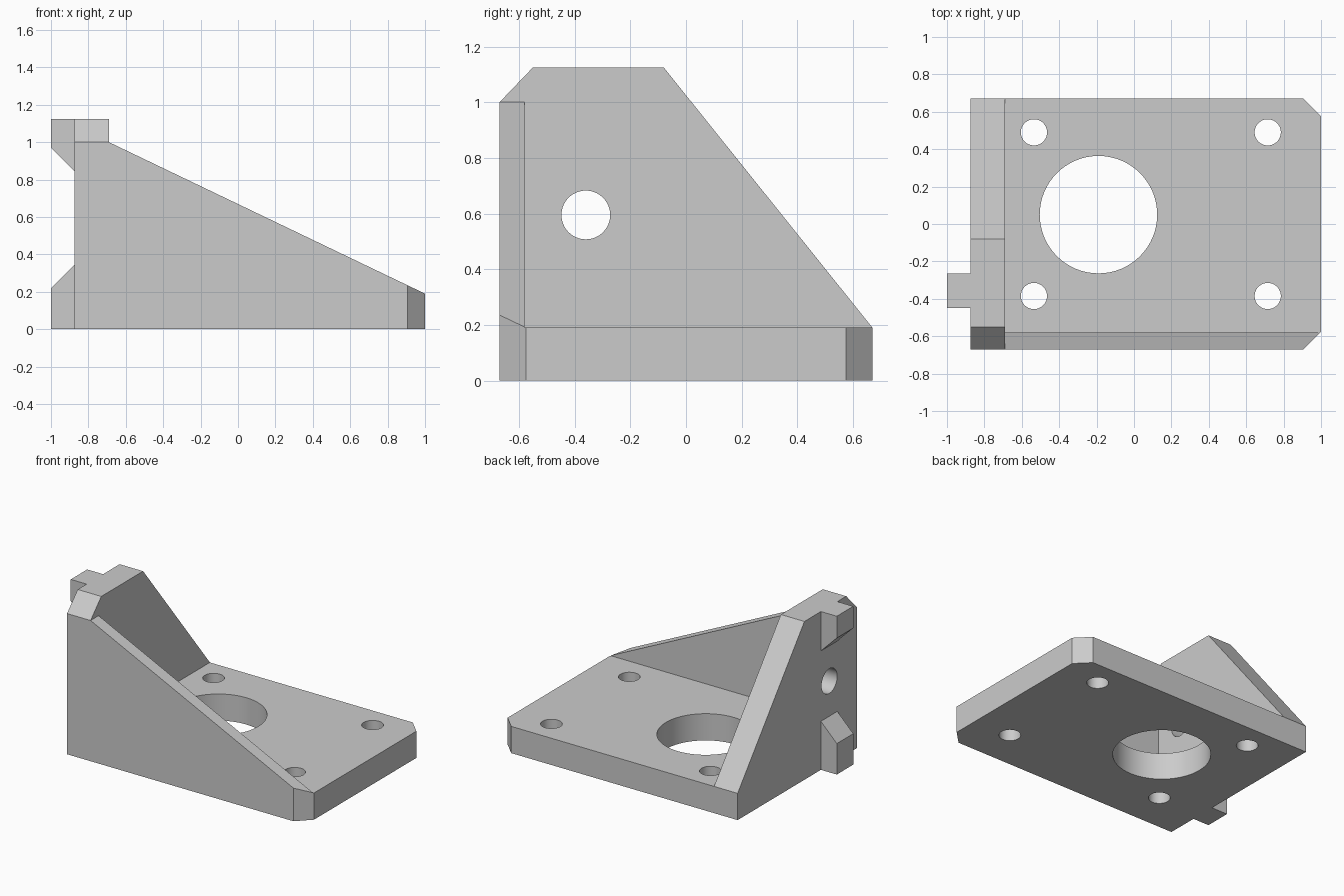
import bpy, bmesh
from mathutils import Vector

cube = bpy.data.objects.get("Cube")
if cube:
    bpy.data.objects.remove(cube, do_unlink=True)

grey = bpy.data.materials.new("light grey")
grey.use_nodes = True
colour = (0.6, 0.6, 0.6, 1)
grey.diffuse_color = colour
grey.node_tree.nodes["Principled BSDF"].inputs["Base Color"].default_value = colour


def prism(name, profile, axis, lo, hi):
    """Extrude a 2D profile along an axis; the profile uses the other two axes in order."""
    def place(p, d):
        co = list(p)
        co.insert("xyz".index(axis), d)
        return co
    bm = bmesh.new()
    face = bm.faces.new([bm.verts.new(place(p, lo)) for p in profile])
    new = bmesh.ops.extrude_face_region(bm, geom=[face])["geom"]
    shift = Vector(place((0, 0), hi - lo))
    bmesh.ops.translate(bm, vec=shift, verts=[v for v in new if isinstance(v, bmesh.types.BMVert)])
    bmesh.ops.recalc_face_normals(bm, faces=bm.faces)
    mesh = bpy.data.meshes.new(name)
    bm.to_mesh(mesh)
    bm.free()
    mesh.materials.append(grey)
    obj = bpy.data.objects.new(name, mesh)
    bpy.context.collection.objects.link(obj)
    return obj


def drill(name, location, radius, turn=0):
    bpy.ops.mesh.primitive_cylinder_add(vertices=64, radius=radius, depth=0.6,
                                        location=location, rotation=(0, turn, 0))
    obj = bpy.context.object
    obj.name = name
    obj.data.materials.append(grey)
    return obj


def combine(target, other, operation):
    """Apply a boolean and discard the tool object."""
    bpy.context.view_layer.update()
    mod = target.modifiers.new(operation, "BOOLEAN")
    mod.operation, mod.object, mod.solver = operation, other, "EXACT"
    bpy.context.view_layer.objects.active = target
    bpy.ops.object.modifier_apply(modifier=mod.name)
    bpy.data.objects.remove(other, do_unlink=True)


L, W, T = -0.875, 0.67, 0.19      # wall plane, half depth, plate thickness
C = 0.095                         # corner chamfer

# Base plate with two chamfered corners
bracket = prism("mounting_bracket",
                [(L, -W), (1 - C, -W), (1, C - W), (1, W - C), (1 - C, W), (L, W)], "z", 0, T)

# Upright side wall with sloping back edge
combine(bracket, prism("side_wall", [(-W, 0), (W, 0), (W, T), (-0.08, 1.125), (-0.55, 1.125),
                                     (-W, 1.0)], "x", L, -0.69), "UNION")

# Triangular front gusset, trimmed to the plate chamfer
gusset = prism("front_gusset", [(L, 0), (1, 0), (1, T), (-0.69, 1.0), (L, 1.0)], "y", -W, -0.58)
trim = prism("corner_trim", [(0.8 - C, -W - 0.2), (1.2, -W - 0.2), (1.2, C - W + 0.2)], "z", -0.5, 1)
combine(gusset, trim, "DIFFERENCE")
combine(bracket, gusset, "UNION")

# Locating tabs with sloped inner ends
tabs = {"lower_tab": [(-1, 0), (-0.8, 0), (-0.8, 0.345), (L, 0.345), (-1, 0.22)],
        "upper_tab": [(-1, 1.125), (-0.8, 1.125), (-0.8, 0.845), (L, 0.845), (-1, 0.97)]}
for name, profile in tabs.items():
    combine(bracket, prism(name, profile, "y", -0.45, -0.265), "UNION")

# Large bore, four screw holes and the side wall hole
holes = [drill("bore", (-0.19, 0.05, 0.1), 0.314)]
for x in (-0.535, 0.715):
    for y in (-0.385, 0.49):
        holes.append(drill("screw_hole", (x, y, 0.1), 0.07))
holes.append(drill("wall_hole", (-0.78, -0.36, 0.595), 0.0875, 1.5708))
for hole in holes:
    combine(bracket, hole, "DIFFERENCE")

# Smooth bores, sharp plate edges
bpy.ops.object.select_all(action="DESELECT")
bracket.select_set(True)
bpy.context.view_layer.objects.active = bracket
bpy.ops.object.shade_smooth_by_angle(angle=0.5)
